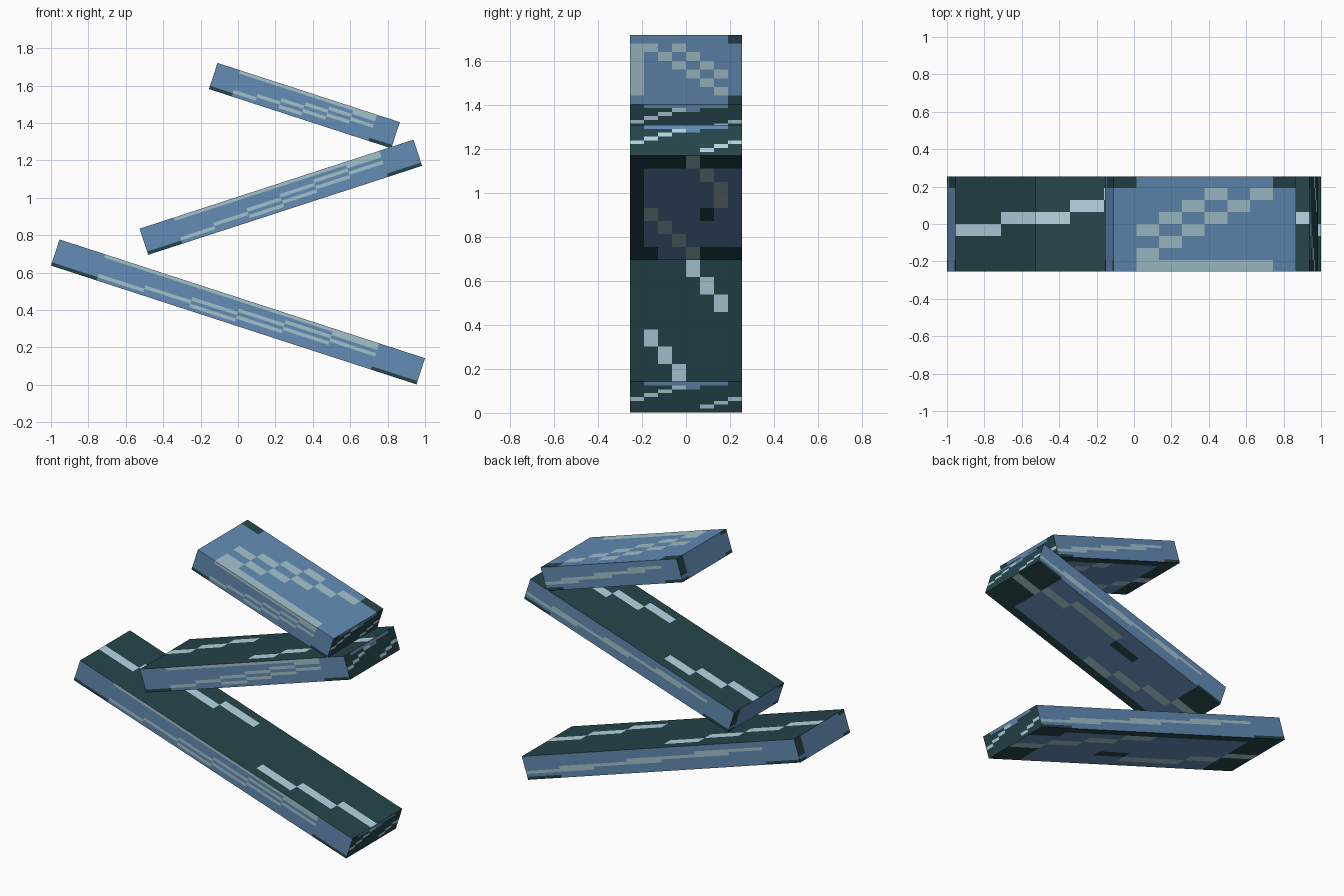
import bpy, bmesh, math
from mathutils import Matrix, Vector

cube = bpy.data.objects.get("Cube")
if cube:
    bpy.data.objects.remove(cube, do_unlink=True)


def material(name, rgb):
    linear = [((c / 255 + 0.055) / 1.055) ** 2.4 for c in rgb] + [1.0]
    mat = bpy.data.materials.new(name)
    mat.use_nodes = True
    mat.diffuse_color = linear
    bsdf = mat.node_tree.nodes["Principled BSDF"]
    bsdf.inputs["Base Color"].default_value = linear
    bsdf.inputs["Roughness"].default_value = 0.8
    return mat


BLUE, DARK, PALE, GREY = range(4)
MATERIALS = [material("slate_blue", (99, 140, 181)),
             material("dark_teal", (37, 69, 74)),
             material("pale_ice", (180, 213, 225)),
             material("grey_ice", (163, 194, 204))]

# Painted cell patterns: rows run from high to low, "." is the ground colour,
# p = pale streak, d = dark, b = blue
STREAK = ["........",
          "...p....",
          "..p.....",
          ".p......",
          "p......p",
          "......p.",
          ".....p..",
          "........"]
END_DARK = [".bbbbbb.", "...pb..."] + STREAK[2:]
END_BLUE = ["d......d"] + [".......d"] * 5 + ["........", "d......d"]
SIDE = [".pppppp.",
        "......p.",
        ".....p..",
        "....p.p.",
        "...p.p..",
        "..p.p...",
        ".p.p....",
        "d......d"]
BACK = ["........",
        "........",
        ".pp.....",
        "..ppp...",
        "....ppp.",
        "......pp",
        "........",
        "d......d"]
UNDER = ["d......d",
         "d...pp.d",
         "d..d..pd",
         "p......p",
         ".p.....d",
         "..p....d",
         "d..p...d",
         "dddddddd"]


def turned(pattern):
    return [row[::-1] for row in pattern[::-1]]


def painted_face(bm, origin, u, v, pattern, ground):
    """Grid of cells over one face of a slab, coloured by a pattern."""
    n = len(pattern)
    grid = [[bm.verts.new(origin + u * (c / n) + v * (r / n))
             for c in range(n + 1)] for r in range(n + 1)]
    streak = PALE if ground == DARK else GREY
    colour = {".": ground, "p": streak, "d": DARK, "b": BLUE}
    for r, row in enumerate(reversed(pattern)):
        for c, key in enumerate(row):
            f = bm.faces.new((grid[r][c], grid[r][c + 1],
                              grid[r + 1][c + 1], grid[r + 1][c]))
            f.material_index = colour[key]


WIDTH, THICK = 0.51, 0.147


def slab(name, length, x, z, tilt, top, top_ground, under):
    bm = bmesh.new()
    lx, ly, lz = Vector((length, 0, 0)), Vector((0, WIDTH, 0)), Vector((0, 0, THICK))
    low = -(lx + ly + lz) / 2
    painted_face(bm, low + lz, lx, ly, top, top_ground)
    painted_face(bm, low, lx, ly, under, BLUE)
    painted_face(bm, low, lx, lz, SIDE, BLUE)
    painted_face(bm, low + ly, lx, lz, BACK, BLUE)
    painted_face(bm, low + lx, ly, lz, END_DARK, DARK)
    painted_face(bm, low, ly, lz, END_BLUE, BLUE)
    bmesh.ops.remove_doubles(bm, verts=bm.verts, dist=0.0005)
    bmesh.ops.recalc_face_normals(bm, faces=bm.faces)
    bm.transform(Matrix.Translation((x, 0, z))
                 @ Matrix.Rotation(math.radians(tilt), 4, "Y"))
    mesh = bpy.data.meshes.new(name)
    bm.to_mesh(mesh)
    bm.free()
    for mat in MATERIALS:
        mesh.materials.append(mat)
    obj = bpy.data.objects.new(name, mesh)
    bpy.context.collection.objects.link(obj)


# Zigzag of three slabs, each shorter than the one below
slab("lower_slab", 2.055, 0, 0.39, 18, STREAK, DARK, turned(UNDER))
slab("middle_slab", 1.54, 0.229, 1.003, -18, turned(STREAK), DARK, UNDER)
slab("upper_slab", 1.025, 0.355, 1.493, 18, turned(SIDE), BLUE, turned(UNDER))
